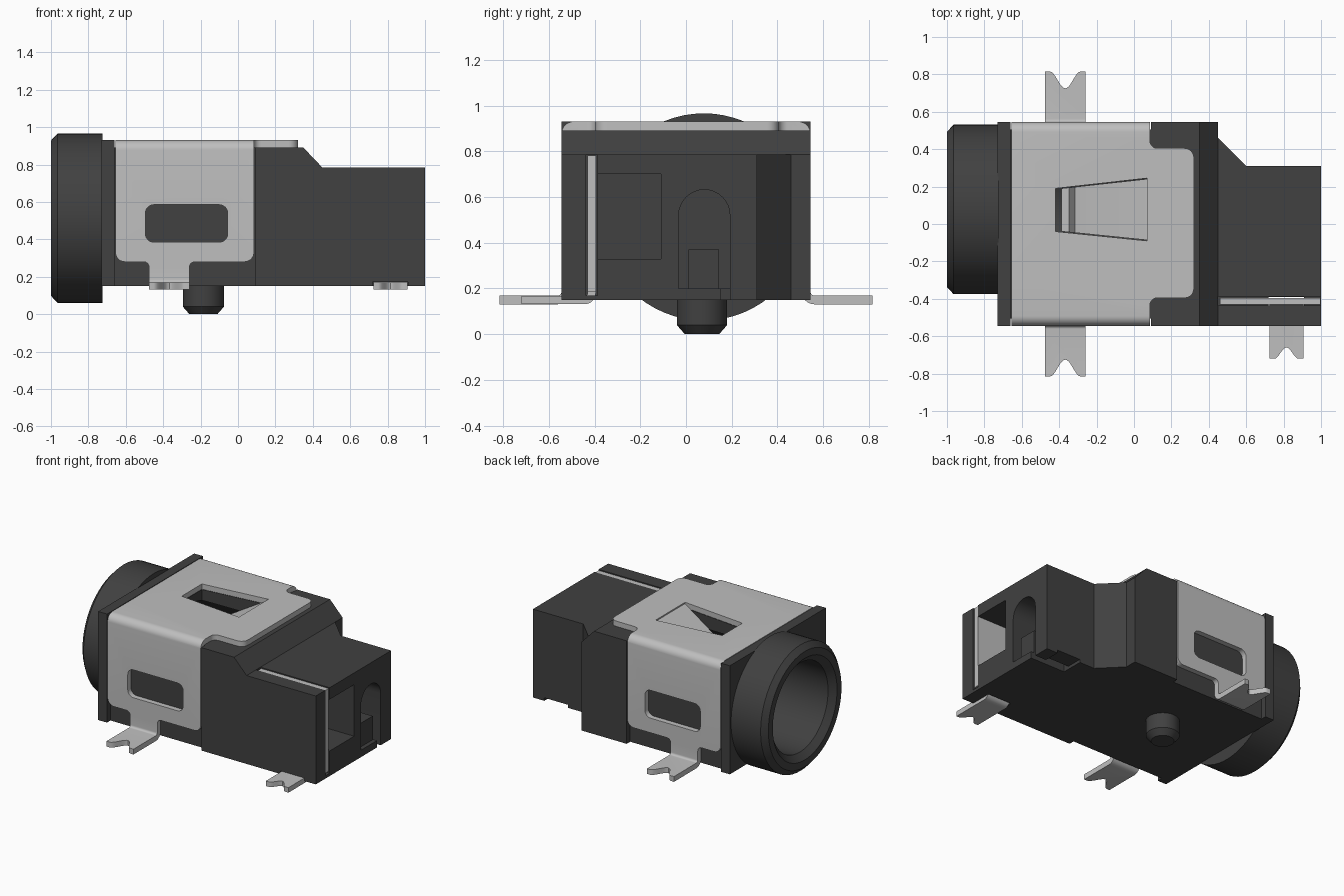
import bpy, bmesh, math
from mathutils import Vector, Matrix

if "Cube" in bpy.data.objects:
    bpy.data.objects.remove(bpy.data.objects["Cube"])


def material(name, value):
    m = bpy.data.materials.new(name)
    m.use_nodes = True
    m.diffuse_color = (value, value, value, 1)
    bsdf = m.node_tree.nodes["Principled BSDF"]
    bsdf.inputs["Base Color"].default_value = (value, value, value, 1)
    bsdf.inputs["Roughness"].default_value = 0.6
    return m


PLASTIC = material("dark grey plastic", 0.052)
METAL = material("light grey metal", 0.52)


def finish(bm, name, mat):
    bmesh.ops.recalc_face_normals(bm, faces=bm.faces)
    mesh = bpy.data.meshes.new(name)
    bm.to_mesh(mesh)
    bm.free()
    mesh.materials.append(mat)
    ob = bpy.data.objects.new(name, mesh)
    bpy.context.collection.objects.link(ob)
    return ob


def prism(name, pts, axis, lo, hi, mat=PLASTIC):
    """Extrude a flat outline along an axis."""
    def place(p, h):
        c = list(p)
        c.insert("xyz".index(axis), h)
        return Vector(c)
    bm = bmesh.new()
    face = bm.faces.new([bm.verts.new(place(p, lo)) for p in pts])
    ext = bmesh.ops.extrude_face_region(bm, geom=[face])
    tops = [g for g in ext["geom"] if isinstance(g, bmesh.types.BMVert)]
    bmesh.ops.translate(bm, verts=tops, vec=place((0, 0), hi - lo))
    return finish(bm, name, mat)


def box(x, y, z, name="cutter", mat=PLASTIC):
    return prism(name, rect(x, y), "z", z[0], z[1], mat)


def rect(a, b, r=0):
    return rounded([(a[0], b[0], r), (a[1], b[0], r), (a[1], b[1], r), (a[0], b[1], r)])


def rounded(pts, closed=True, steps=8):
    """Fillet every point that carries a radius as its third value."""
    out = []
    for i, p in enumerate(pts):
        c, r = Vector(p[:2]), p[2] if len(p) > 2 else 0
        if not r or (not closed and i in (0, len(pts) - 1)):
            out.append(tuple(c))
            continue
        a = (Vector(pts[i - 1][:2]) - c).normalized()
        b = (Vector(pts[(i + 1) % len(pts)][:2]) - c).normalized()
        for k in range(steps + 1):
            t = math.pi / 2 * k / steps
            out.append(tuple(c + a * r * (1 - math.sin(t)) + b * r * (1 - math.cos(t))))
    return out


def strip(path, thick):
    """Outline of a bent sheet that follows an open path."""
    pts = [Vector(p) for p in rounded(path, False)]
    left, right = [], []
    for i, p in enumerate(pts):
        d0 = (p - pts[max(i - 1, 0)]).normalized()
        d1 = (pts[min(i + 1, len(pts) - 1)] - p).normalized()
        d = (d0 + d1).normalized()
        n = Vector((-d.y, d.x)) * thick / 2 / max(d.dot(d1 if d1.length else d0), 0.5)
        left.append(tuple(p + n))
        right.append(tuple(p - n))
    return left + right[::-1]


def fork(x0, x1, y_in, y_out, depth):
    """Solder foot outline with a smooth notch in its end."""
    s = 1 if y_out > y_in else -1
    pts = [(x0, y_in), (x0, y_out)]
    for k in range(17):
        t = k / 16
        pts.append((x0 + .025 + (x1 - x0 - .05) * t,
                    y_out - s * depth * (1 - math.cos(2 * math.pi * t)) / 2))
    return pts + [(x1, y_out), (x1, y_in)]


def lathe(name, profile, origin, axis, mat=PLASTIC):
    """Spin an (along, radius) outline round the x or z axis."""
    bm = bmesh.new()
    vs = [bm.verts.new((a, r, 0) if axis == "x" else (r, 0, a)) for a, r in profile]
    es = [bm.edges.new((v, vs[(i + 1) % len(vs)])) for i, v in enumerate(vs)]
    bmesh.ops.spin(bm, geom=vs + es, cent=(0, 0, 0), angle=2 * math.pi, steps=64,
                   axis=(1, 0, 0) if axis == "x" else (0, 0, 1))
    bmesh.ops.remove_doubles(bm, verts=bm.verts, dist=1e-4)
    bmesh.ops.transform(bm, matrix=Matrix.Translation(origin), verts=bm.verts)
    return finish(bm, name, mat)


def combine(ob, operation, *tools):
    for tool in tools:
        mod = ob.modifiers.new("bool", "BOOLEAN")
        mod.operation, mod.solver, mod.object = operation, "EXACT", tool
        bpy.context.view_layer.objects.active = ob
        bpy.ops.object.modifier_apply(modifier=mod.name)
        bpy.data.objects.remove(tool)


# Housing: plan and side profile intersected
half = [(.45, .46), (.45, .545), (.09, .545), (.09, .505), (-.66, .505), (-.66, .545), (-.73, .545)]
plan = [(x, -y) for x, y in half[:1:-1]] + [(1, -.545), (1, .31), (.6, .31)] + half
profile = [(-.73, .15), (1, .15), (1, .785), (.45, .785), (.35, .89),
           (-.66, .89), (-.66, .93), (-.73, .93)]
housing = prism("housing", plan, "z", 0, 1.2)
combine(housing, "INTERSECT", prism("cutter", profile, "y", -1, 1))

# Bore, spring opening, contact slots and end pockets
AXIS = (0, .078, .513)
opening = [(-.42, -.04), (.07, -.09), (.07, .245), (-.42, .19)]
arch = rounded([(-.032, .2), (-.032, .632, .112), (.192, .632, .112), (.192, .2)])
combine(housing, "DIFFERENCE",
        lathe("cutter", [(-.8, 0), (-.8, .32), (.4, .32), (.4, 0)], AXIS, "x"),
        prism("cutter", opening, "z", .6, 1.1),
        box((.45, 1.1), (-.437, -.388), (.17, 1)),
        box((.72, .91), (-.6, -.39), (.1, .172)),
        box((.6, 1.1), (-.4, -.11), (.33, .7)),
        prism("cutter", arch, "x", .6, 1.1),
        box((.72, 1.1), (.15, .192), (.1, .3)),
        box((.72, .91), (.15, .4), (.1, .172)))

# Barrel, locating peg and the block inside the arch
barrel = lathe("barrel", [(-.725, .453), (-.965, .453), (-1, .415), (-1, .365), (-.96, .32),
                          (-.725, .32)], AXIS, "x")
peg = lathe("locating_peg", [(0, 0), (0, .075), (.04, .11), (.16, .11), (.16, 0)],
            (-.185, .07, 0), "z")
block = box((.6, .97), (.012, .145), (.19, .37), "arch_block")

# Metal shell: bent sheet trimmed by side and plan outlines
T = .038
shell = prism("shell", strip([(-.9, .15), (-.526, .15, .035), (-.526, .911, .035),
                              (.526, .911, .035), (.526, .15, .035), (.9, .15)], T),
              "x", -.7, .4, METAL)
side = rounded([(-.655, .28, .05), (-.475, .28, .03), (-.475, .1), (-.26, .1), (-.26, .28, .03),
                (.085, .28, .05), (.085, .885), (.4, .885), (.4, 1), (-.655, 1)])
top = ([(-.655, -.56)] + fork(-.475, -.26, -.56, -.815, .09)
       + rounded([(.085, -.56), (.085, -.395, .04), (.32, -.395, .05), (.32, .405, .05),
                  (.085, .405, .04), (.085, .56)])
       + fork(-.475, -.26, .56, .815, .09)[::-1] + [(-.655, .56)])
combine(shell, "INTERSECT", prism("cutter", side, "y", -1, 1, METAL),
        prism("cutter", top, "z", 0, 1.2, METAL))
combine(shell, "DIFFERENCE",
        prism("cutter", rect((-.495, -.055), (.385, .585), .045), "y", -1, 1, METAL),
        prism("cutter", opening, "z", .8, 1.1, METAL))

# Spring tongue pressed down through the shell opening
spring = prism("spring_tongue", strip([(.09, .913), (.06, .9), (-.32, .68), (-.355, .73),
                                       (-.388, .73)], .03), "y", -.3, .4, METAL)
taper = [(-.5, -.028), (.09, -.088), (.09, .243), (-.5, .178)]
combine(spring, "INTERSECT", prism("cutter", taper, "z", 0, .929, METAL))


def contact(name, path, x, foot_plan):
    """Bent terminal: full width above, narrow foot below."""
    ob = prism(name, strip(path, .036), "x", .4, 1.1, METAL)
    outline = [(x[0], .185), (.725, .185), (.725, .1), (.905, .1), (.905, .185),
               (x[1], .185), (x[1], .9), (x[0], .9)]
    combine(ob, "INTERSECT", prism("cutter", outline, "y", -1, 1, METAL),
            prism("cutter", foot_plan, "z", 0, 1, METAL))
    return ob


# End terminals
plate = contact("plate_contact", [(-.8, .15), (-.4125, .15, .03), (-.4125, .781)], (.46, .996),
                [(.4, -.45)] + fork(.725, .905, -.45, -.72, .06) + [(1.05, -.45), (1.05, 0), (.4, 0)])
hoop = contact("hoop_contact", [(-.012, .22), (-.012, .612, .092), (.172, .612, .092),
                                (.172, .15, .03), (.6, .15)], (.73, .985),
               [(1.05, .22), (1.05, -.1), (.4, -.1), (.4, .22)] + fork(.725, .905, .22, .475, .06))

# Smooth curved surfaces, keep creases
for ob in (housing, barrel, peg, block, shell, spring, plate, hoop):
    bpy.ops.object.select_all(action="DESELECT")
    ob.select_set(True)
    bpy.context.view_layer.objects.active = ob
    bpy.ops.object.shade_smooth_by_angle(angle=math.radians(30))
